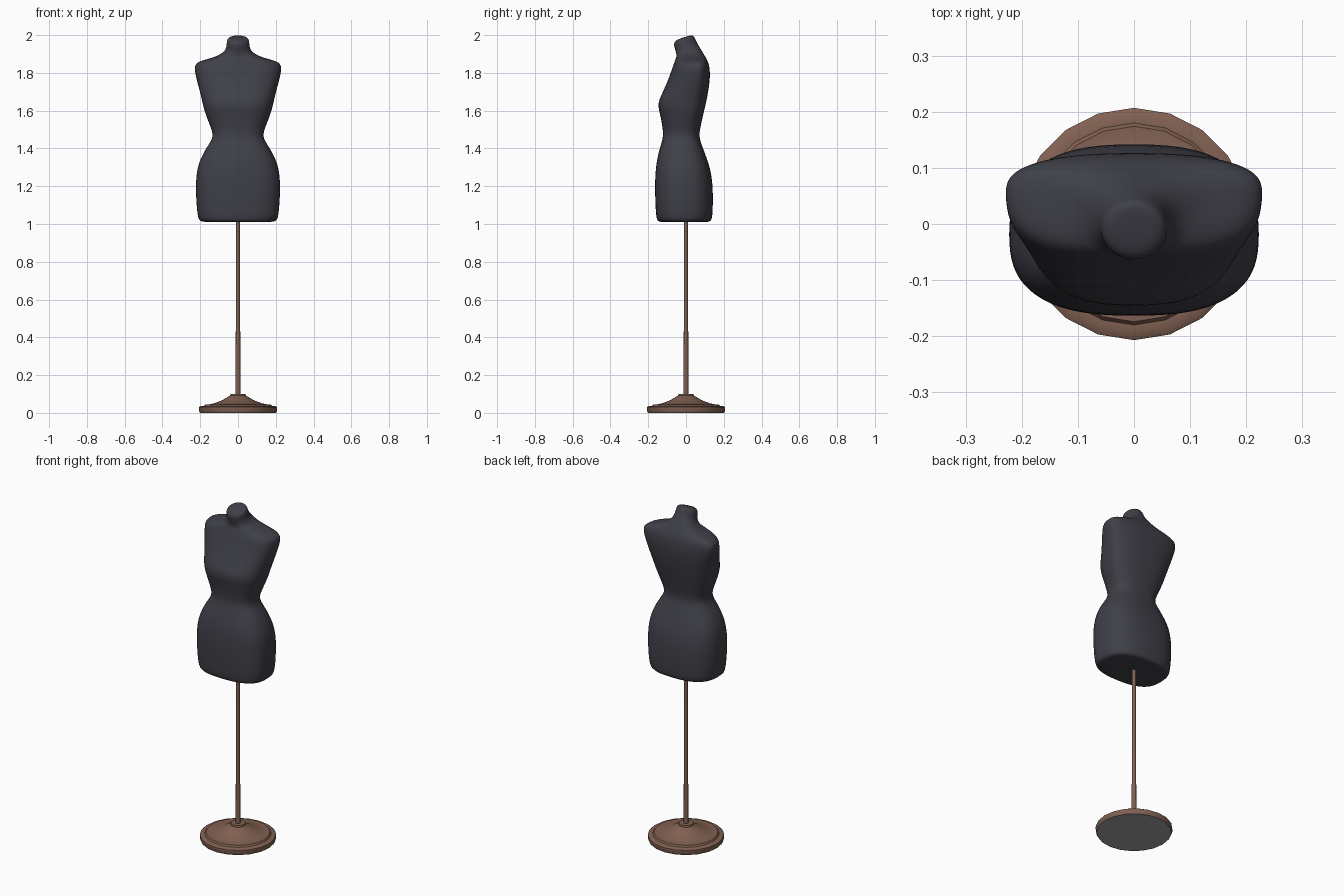
import bpy
import bmesh
from math import cos, sin, pi, radians, copysign

cube = bpy.data.objects.get("Cube")
if cube:
    bpy.data.objects.remove(cube, do_unlink=True)


def make_material(name, colour):
    material = bpy.data.materials.new(name)
    material.use_nodes = True
    material.diffuse_color = (*colour, 1)
    shader = material.node_tree.nodes["Principled BSDF"]
    shader.inputs["Base Color"].default_value = (*colour, 1)
    shader.inputs["Roughness"].default_value = 0.8
    return material


charcoal = make_material("charcoal fabric", (0.05, 0.05, 0.065))
brown = make_material("brown wood", (0.22, 0.12, 0.085))
grey = make_material("grey felt", (0.35, 0.35, 0.35))


def loft(name, rings, materials, smooth_angle, subdivisions=0):
    """Skin a stack of closed rings, from the bottom up, and cap both ends."""
    bm = bmesh.new()
    loops = [[bm.verts.new(point) for point in ring] for ring in rings]
    count = len(loops[0])
    for lower, upper in zip(loops, loops[1:]):
        for i in range(count):
            j = (i + 1) % count
            bm.faces.new((lower[i], lower[j], upper[j], upper[i]))
    bottom = bm.faces.new(loops[0][::-1])
    bottom.material_index = len(materials) - 1
    bm.faces.new(loops[-1])
    bmesh.ops.recalc_face_normals(bm, faces=bm.faces)
    mesh = bpy.data.meshes.new(name)
    bm.to_mesh(mesh)
    bm.free()
    for material in materials:
        mesh.materials.append(material)
    obj = bpy.data.objects.new(name, mesh)
    bpy.context.collection.objects.link(obj)
    if subdivisions:
        modifier = obj.modifiers.new("soft surface", "SUBSURF")
        modifier.levels = modifier.render_levels = subdivisions
    bpy.ops.object.select_all(action="DESELECT")
    obj.select_set(True)
    bpy.context.view_layer.objects.active = obj
    if subdivisions:
        bpy.ops.object.shade_smooth()
    else:
        bpy.ops.object.shade_smooth_by_angle(angle=radians(smooth_angle))
    return obj


def body_ring(z, half_width, front, back, widest, tilt=0, sides=32):
    """Squarish oval whose widest point can sit towards the front or back."""
    power = 1 if z > 1.9 else 0.77
    ring = []
    for i in range(sides):
        angle = 2 * pi * i / sides
        c, s = cos(angle), sin(angle)
        x = half_width * copysign(abs(c) ** power, c)
        depth = back - widest if s > 0 else widest - front
        y = widest + depth * copysign(abs(s) ** power, s)
        ring.append((x, y, z + tilt * (y - widest)))
    return ring


def round_ring(radius, z, sides):
    return [(radius * sin(2 * pi * i / sides), -radius * cos(2 * pi * i / sides), z)
            for i in range(sides)]


# Torso: height, half width, front, back, widest depth, tilt
torso_sections = [
    (1.01, 0.12, -0.1, 0.08, -0.02),
    (1.01, 0.2, -0.148, 0.13, -0.02),
    (1.03, 0.216, -0.16, 0.142, -0.02),
    (1.2, 0.227, -0.166, 0.145, -0.02),
    (1.3, 0.217, -0.161, 0.128, -0.02),
    (1.37, 0.188, -0.148, 0.102, -0.02),
    (1.42, 0.156, -0.133, 0.083, -0.02),
    (1.465, 0.128, -0.12, 0.068, -0.02),
    (1.52, 0.148, -0.125, 0.078, -0.01),
    (1.59, 0.176, -0.14, 0.094, 0),
    (1.64, 0.188, -0.152, 0.106, 0.01),
    (1.7, 0.202, -0.122, 0.118, 0.03),
    (1.78, 0.224, -0.088, 0.129, 0.05),
    (1.835, 0.234, -0.07, 0.124, 0.06),
    (1.86, 0.215, -0.06, 0.116, 0.06),
    (1.88, 0.135, -0.053, 0.106, 0.04),
    (1.9, 0.08, -0.05, 0.085, 0.01, 0.2),
    (1.93, 0.061, -0.054, 0.064, 0, 0.3),
    (1.965, 0.06, -0.065, 0.047, -0.01, 0.35),
    (1.983, 0.054, -0.062, 0.038, -0.012, 0.35),
    (1.988, 0.03, -0.04, 0.018, -0.012, 0.3),
]
loft("torso", [body_ring(*section) for section in torso_sections],
     [charcoal], 60, subdivisions=2)

# Pole
loft("pole", [round_ring(0.013, 0.09, 12), round_ring(0.01, 1.03, 12)], [brown], 40)

# Stepped round base with a grey underside
base_profile = [
    (0.202, 0), (0.207, 0.01), (0.207, 0.03), (0.198, 0.036), (0.18, 0.036),
    (0.174, 0.045), (0.155, 0.045), (0.125, 0.051), (0.085, 0.066),
    (0.05, 0.087), (0.042, 0.091), (0.04, 0.1),
]
loft("base", [round_ring(radius, z, 20) for radius, z in base_profile],
     [brown, grey], 35)
